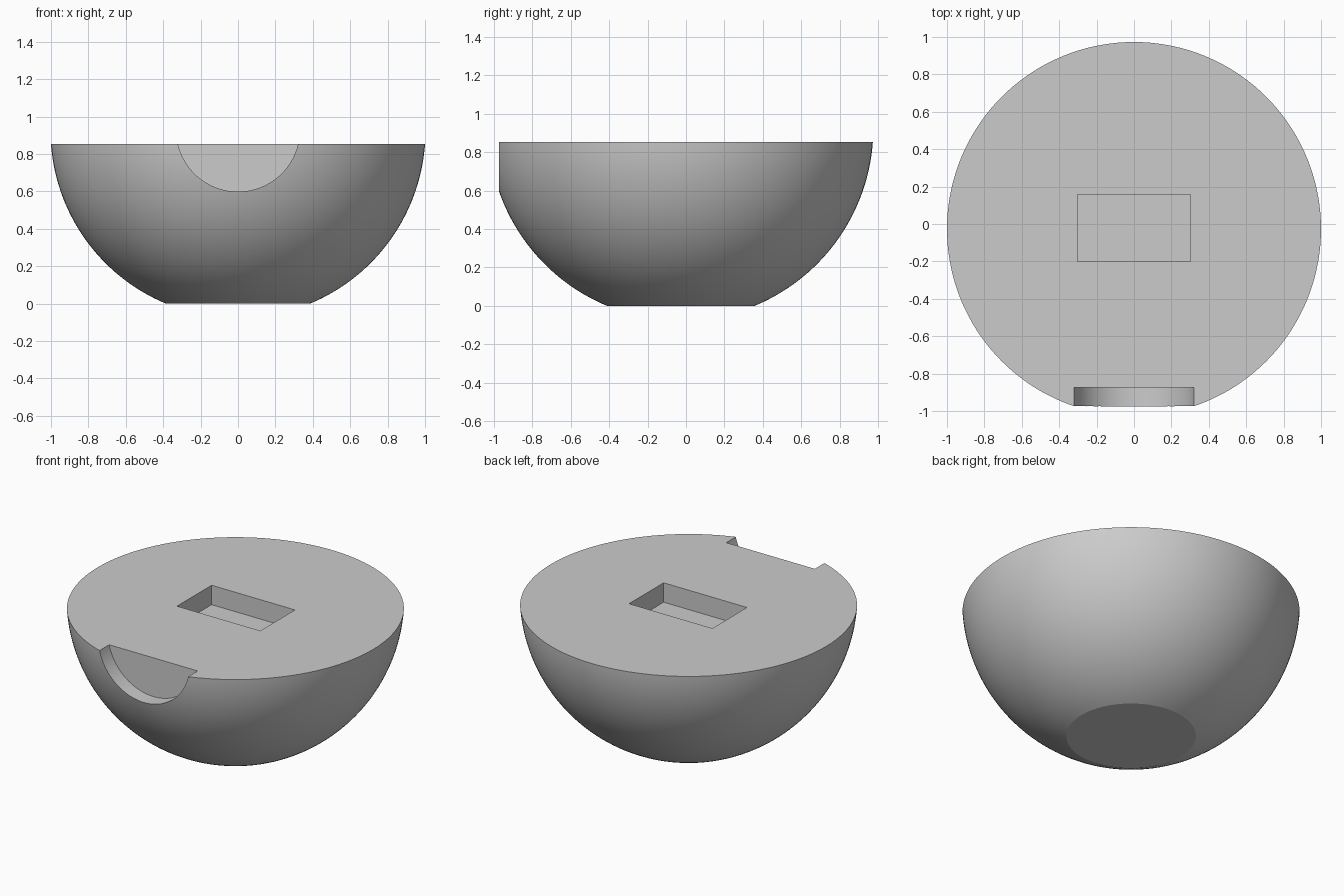
import bpy, bmesh
from math import radians, sin, cos, tan, pi
from mathutils import Matrix, Vector

cube = bpy.data.objects.get("Cube")
if cube:
    bpy.data.objects.remove(cube, do_unlink=True)

TOP = 0.853
CENTRE = Vector((0, -0.027, 0.926))
RADIUS = 1.0027

grey = bpy.data.materials.new("plain grey")
grey.use_nodes = True
colour = (0.6, 0.6, 0.6, 1)
grey.diffuse_color = colour
grey.node_tree.nodes["Principled BSDF"].inputs["Base Color"].default_value = colour


def add_object(name, bm):
    bmesh.ops.recalc_face_normals(bm, faces=bm.faces)
    mesh = bpy.data.meshes.new(name)
    bm.to_mesh(mesh)
    bm.free()
    obj = bpy.data.objects.new(name, mesh)
    mesh.materials.append(grey)
    bpy.context.collection.objects.link(obj)
    return obj


def prism(name, outline, depth, matrix):
    """Extrude a flat outline along local z and place it."""
    bm = bmesh.new()
    face = bm.faces.new([bm.verts.new((x, y, 0)) for x, y in outline])
    ext = bmesh.ops.extrude_face_region(bm, geom=[face])
    moved = [v for v in ext["geom"] if isinstance(v, bmesh.types.BMVert)]
    bmesh.ops.translate(bm, verts=moved, vec=(0, 0, depth))
    bm.transform(matrix)
    return add_object(name, bm)


# Rounded bowl body: a ball sliced flat at the base and the top
bm = bmesh.new()
bmesh.ops.create_uvsphere(bm, u_segments=144, v_segments=96, radius=RADIUS,
                          matrix=Matrix.Translation(CENTRE))
for height, normal in ((0, (0, 0, -1)), (TOP, (0, 0, 1))):
    bmesh.ops.bisect_plane(bm, geom=bm.verts[:] + bm.edges[:] + bm.faces[:],
                           plane_co=(0, 0, height), plane_no=normal, clear_outer=True)
    rim = [e for e in bm.edges if e.is_boundary and
           all(abs(v.co.z - height) < 1e-4 for v in e.verts)]
    bmesh.ops.edgeloop_fill(bm, edges=rim)
body = add_object("bowl_body", bm)

# Rectangular pocket in the top
pocket = prism("pocket_cutter",
               [(-0.302, -0.2), (0.302, -0.2), (0.302, 0.158), (-0.302, 0.158)],
               0.5, Matrix.Translation((0, 0, TOP - 0.127)))

# Round notch with a flat back in the front rim
disc = [(0.33 * cos(2 * pi * i / 96), 0.33 * sin(2 * pi * i / 96)) for i in range(96)]
notch = prism("notch_cutter", disc, 0.4,
              Matrix.Translation((0, -0.875, 0.929)) @ Matrix.Rotation(radians(90), 4, "X"))

# Tapered groove below the notch, leaning out towards the top
r, lean, end = 0.08, radians(20.3), 0.62
arc = []
for i in range(25):
    a = pi + lean + (pi - 2 * lean) * i / 24
    arc.append((r * cos(a), r + r * sin(a)))
half = arc[-1][0] + (end - arc[-1][1]) * tan(lean)
groove = prism("groove_cutter", arc + [(half, end), (-half, end)], 0.4,
               Matrix.Translation((0, -0.70, 0.27)) @ Matrix.Rotation(radians(120), 4, "X"))

# Carve the cut-outs
bpy.context.view_layer.objects.active = body
for cutter in (pocket, notch, groove):
    cutter.hide_render = True
    mod = body.modifiers.new(cutter.name, "BOOLEAN")
    mod.operation = "DIFFERENCE"
    mod.solver = "EXACT"
    mod.object = cutter
    bpy.ops.object.modifier_apply(modifier=mod.name)
    bpy.data.objects.remove(cutter, do_unlink=True)

bpy.ops.object.select_all(action="DESELECT")
body.select_set(True)
bpy.ops.object.shade_smooth_by_angle(angle=radians(20))
